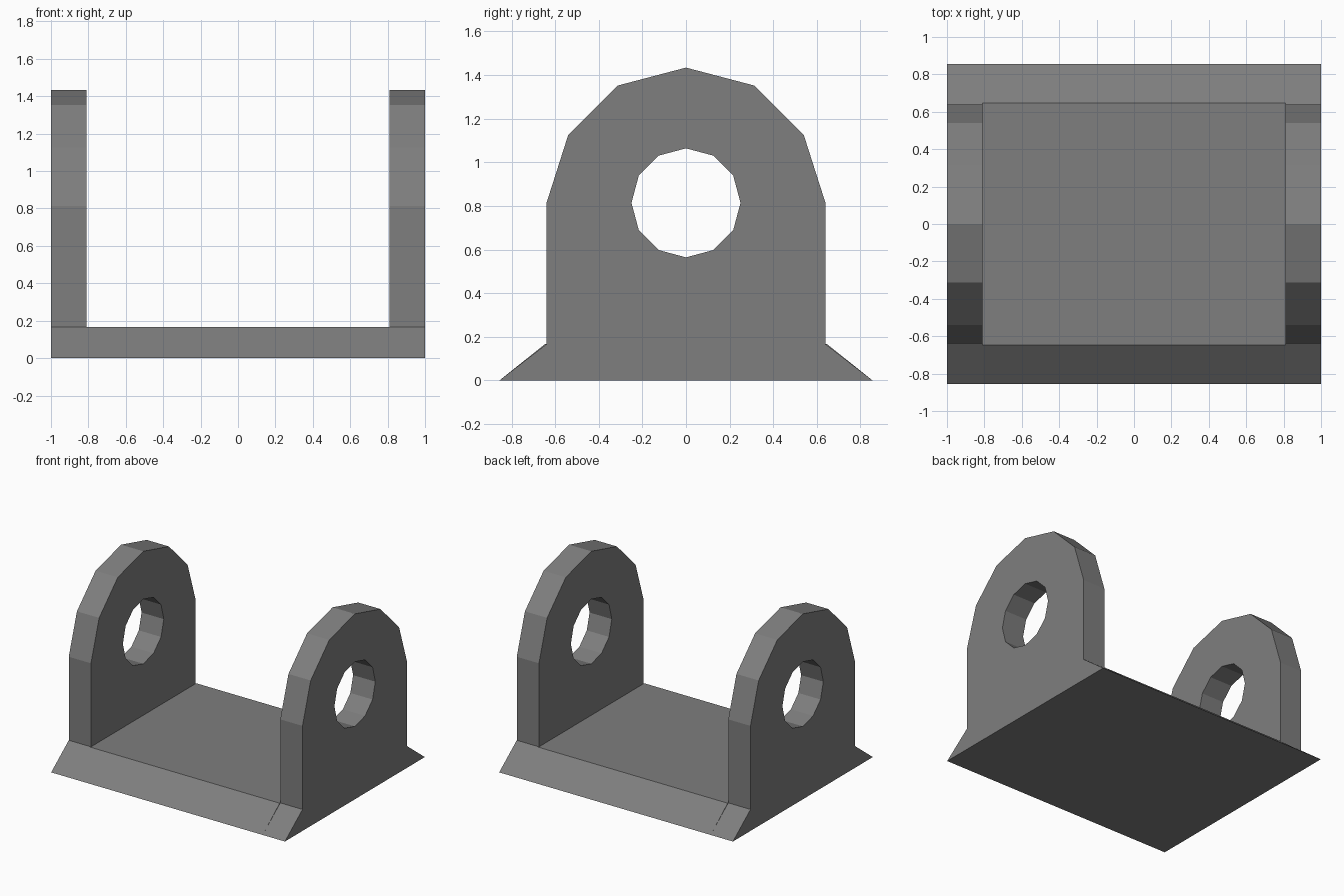
import bpy, bmesh, math
from mathutils import Vector

if "Cube" in bpy.data.objects:
    bpy.data.objects.remove(bpy.data.objects["Cube"])

grey = bpy.data.materials.new("dull grey metal")
grey.diffuse_color = (0.21, 0.21, 0.21, 1)
grey.use_nodes = True
grey.node_tree.nodes["Principled BSDF"].inputs["Base Color"].default_value = grey.diffuse_color


def extrude_profile(name, loops, x0, x1):
    """Fill closed (y, z) loops (outline, then holes) and extrude them along x."""
    bm = bmesh.new()
    edges = []
    for loop in loops:
        vs = [bm.verts.new((x0, y, z)) for y, z in loop]
        edges += [bm.edges.new((v, vs[(i + 1) % len(vs)])) for i, v in enumerate(vs)]
    bmesh.ops.triangle_fill(bm, edges=edges, use_beauty=True, normal=(1, 0, 0))
    out = bmesh.ops.extrude_face_region(bm, geom=bm.faces[:])
    moved = [g for g in out["geom"] if isinstance(g, bmesh.types.BMVert)]
    bmesh.ops.translate(bm, verts=moved, vec=Vector((x1 - x0, 0, 0)))
    bmesh.ops.recalc_face_normals(bm, faces=bm.faces[:])
    mesh = bpy.data.meshes.new(name)
    bm.to_mesh(mesh)
    bm.free()
    mesh.materials.append(grey)
    obj = bpy.data.objects.new(name, mesh)
    bpy.context.collection.objects.link(obj)
    return obj


# Base plate with sloping front and back edges
extrude_profile("base_plate",
                [[(-0.855, 0), (0.855, 0), (0.647, 0.166), (-0.647, 0.166)]],
                -0.81, 0.81)

# Rounded lug outline, including the flared foot that continues the base
half = [(0.855, 0), (0.64, 0.166), (0.64, 0.812), (0.54, 1.125), (0.312, 1.352)]
outline = half + [(0, 1.434)] + [(-y, z) for y, z in reversed(half)]

# Twelve-sided pin hole
hole = [(0.25 * math.sin(i * math.pi / 6), 0.814 + 0.25 * math.cos(i * math.pi / 6))
        for i in range(12)]

# One lug at each end
for side, name in ((-1, "left_lug"), (1, "right_lug")):
    extrude_profile(name, [outline, hole], side * 0.81, side * 1.0)
